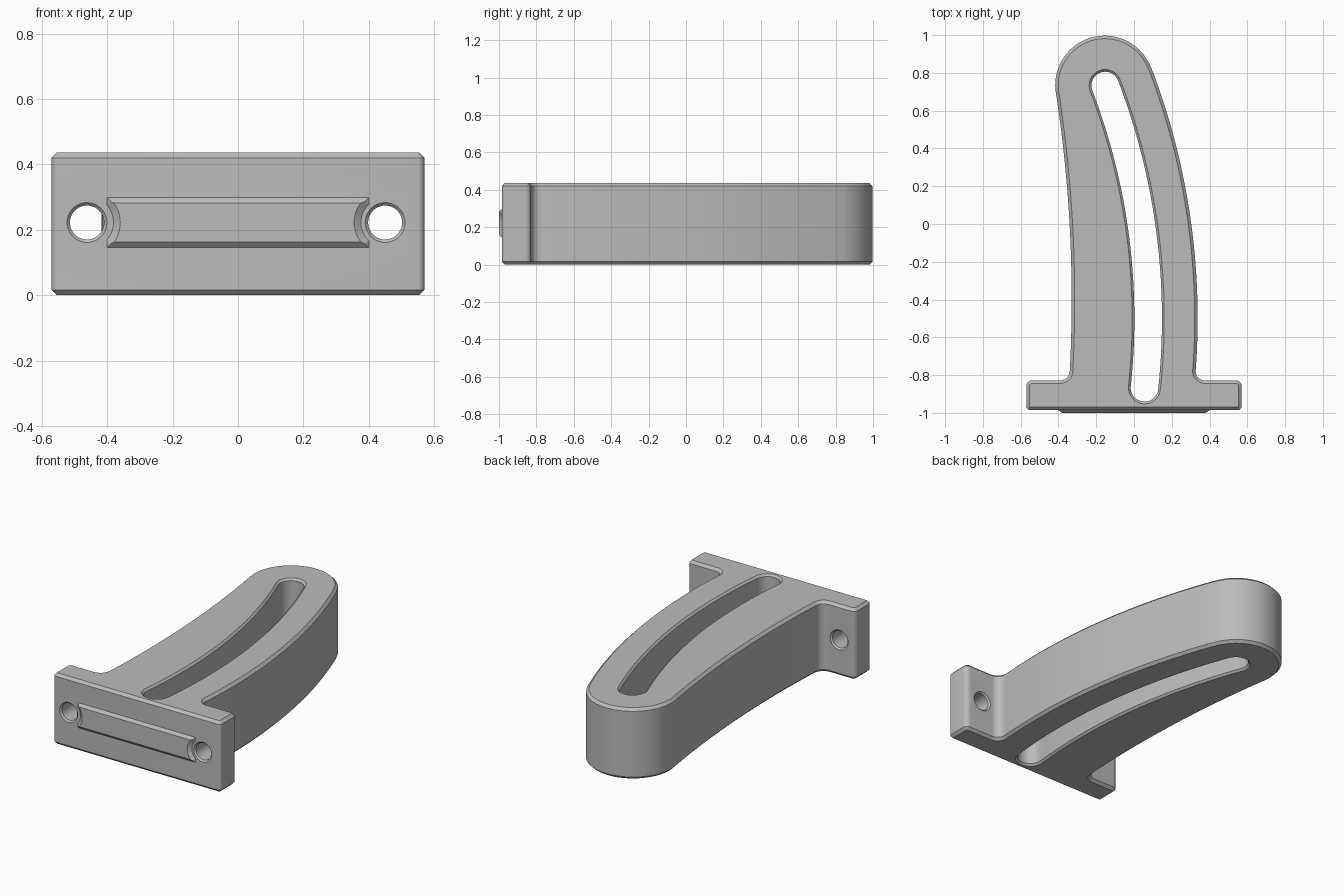
import bpy, bmesh
from math import sin, cos, radians
from mathutils import Vector, Matrix

if "Cube" in bpy.data.objects:
    bpy.data.objects.remove(bpy.data.objects["Cube"])

HEIGHT, BEVEL = 0.436, 0.016
FACE_FRONT = Matrix.Rotation(radians(90), 4, 'X')   # local z becomes -y

grey = bpy.data.materials.new("plain grey")
grey.use_nodes = True
COLOUR = (0.5, 0.5, 0.5, 1)
grey.diffuse_color = COLOUR
grey.node_tree.nodes["Principled BSDF"].inputs["Base Color"].default_value = COLOUR


def arc(cx, cy, r, a0, a1, n):
    """Points on an arc, angles in degrees."""
    angles = [radians(a0 + (a1 - a0) * i / n) for i in range(n + 1)]
    return [Vector((cx + r * cos(a), cy + r * sin(a))) for a in angles]


def offset(pts, d):
    """Grow (or shrink) a counter-clockwise outline by d with mitred corners."""
    out = []
    for i, p in enumerate(pts):
        e0 = (p - pts[i - 1]).normalized()
        e1 = (pts[(i + 1) % len(pts)] - p).normalized()
        n0, n1 = Vector((e0.y, -e0.x)), Vector((e1.y, -e1.x))
        out.append(p + (n0 + n1) * d / (1 + n0.dot(n1)))
    return out


def loft(name, outline, rings, matrix=None):
    """Closed solid from one outline, with (height, offset) rings."""
    bm = bmesh.new()
    loops = [[bm.verts.new((p.x, p.y, z)) for p in offset(outline, d)] for z, d in rings]
    n = len(outline)
    for a, b in zip(loops, loops[1:]):
        for i in range(n):
            j = (i + 1) % n
            bm.faces.new((a[i], a[j], b[j], b[i]))
    bm.faces.new(loops[0][::-1])
    bm.faces.new(loops[-1])
    if matrix:
        bm.transform(matrix)
    mesh = bpy.data.meshes.new(name)
    bm.to_mesh(mesh)
    bm.free()
    mesh.materials.append(grey)
    obj = bpy.data.objects.new(name, mesh)
    bpy.context.collection.objects.link(obj)
    return obj


def combine(target, other, operation):
    """Apply a boolean and discard the helper."""
    mod = target.modifiers.new("combine", 'BOOLEAN')
    mod.operation, mod.solver, mod.object = operation, 'EXACT', other
    bpy.context.view_layer.objects.active = target
    bpy.ops.object.modifier_apply(modifier=mod.name)
    bpy.data.objects.remove(other)


# Plan outline: mounting flange, filleted into a curved arm with a round tip
BACK = -0.828
outline = (
    arc(-0.55, -0.965, 0.02, 180, 270, 4)
    + arc(0.55, -0.965, 0.02, 270, 360, 4)
    + arc(0.54, BACK - 0.03, 0.03, 0, 90, 6)
    + arc(0.376, BACK + 0.05, 0.05, 270, 180, 8)
    + arc(-3.382, -0.5, 3.719, -4, 20.6, 40)
    + arc(-0.155, 0.735, 0.262, 20.9, 188.7, 40)
    + arc(-7.53, -0.4, 7.2, 8.5, -2.9, 30)
    + arc(-0.39, BACK + 0.05, 0.05, 0, -90, 8)
    + arc(-0.54, BACK - 0.03, 0.03, 90, 180, 6)
)
bracket = loft("slotted_bracket", outline,
               [(0, -BEVEL), (BEVEL, 0), (HEIGHT - BEVEL, 0), (HEIGHT, -BEVEL)])

# Curved slot through the arm, with flared rims
START, END, RADIUS, HALF = -6.1, 20.9, 3.457, 0.073
low = arc(-3.382, -0.5, RADIUS, START, END, 1)
slot_outline = (
    arc(-3.382, -0.5, RADIUS + HALF, START, END, 40)
    + arc(*low[1], HALF, END, END + 180, 20)[1:-1]
    + arc(-3.382, -0.5, RADIUS - HALF, END, START, 40)
    + arc(*low[0], HALF, START + 180, START + 360, 20)[1:-1]
)
slot = loft("slot_cutter", slot_outline,
            [(-0.02, 0.032), (0.012, 0), (HEIGHT - 0.012, 0), (HEIGHT + 0.02, 0.032)])
combine(bracket, slot, 'DIFFERENCE')

# Raised locating rib on the front, its ends scooped around the screw holes
HOLES = ((-0.462, 0.1), (0.45, 0.093))
HOLE_Z = 0.222
corners = [Vector(c) for c in ((-0.4, 0.145), (0.4, 0.145), (0.4, 0.299), (-0.4, 0.299))]
rib = loft("locating_rib", corners, [(0.96, 0), (0.985, 0), (1.0, -0.017)], FACE_FRONT)
for x, r in HOLES:
    scoop = loft("scoop_cutter", arc(x, HOLE_Z, r, 0, 360, 48)[:-1],
                 [(0.95, -0.02), (0.984, -0.02), (1.0, 0.002), (1.02, 0.03)], FACE_FRONT)
    combine(rib, scoop, 'DIFFERENCE')
combine(bracket, rib, 'UNION')

# Screw holes through the flange, chamfered on both faces
for x, r in HOLES:
    hole = loft("hole_cutter", arc(x, HOLE_Z, 0.052, 0, 360, 40)[:-1],
                [(0.8, 0.037), (0.837, 0), (0.976, 0), (1.01, 0.034)], FACE_FRONT)
    combine(bracket, hole, 'DIFFERENCE')

# Smooth curved walls, keep the chamfers crisp
bpy.ops.object.select_all(action='DESELECT')
bracket.select_set(True)
bpy.context.view_layer.objects.active = bracket
bpy.ops.object.shade_smooth_by_angle(angle=radians(30))
